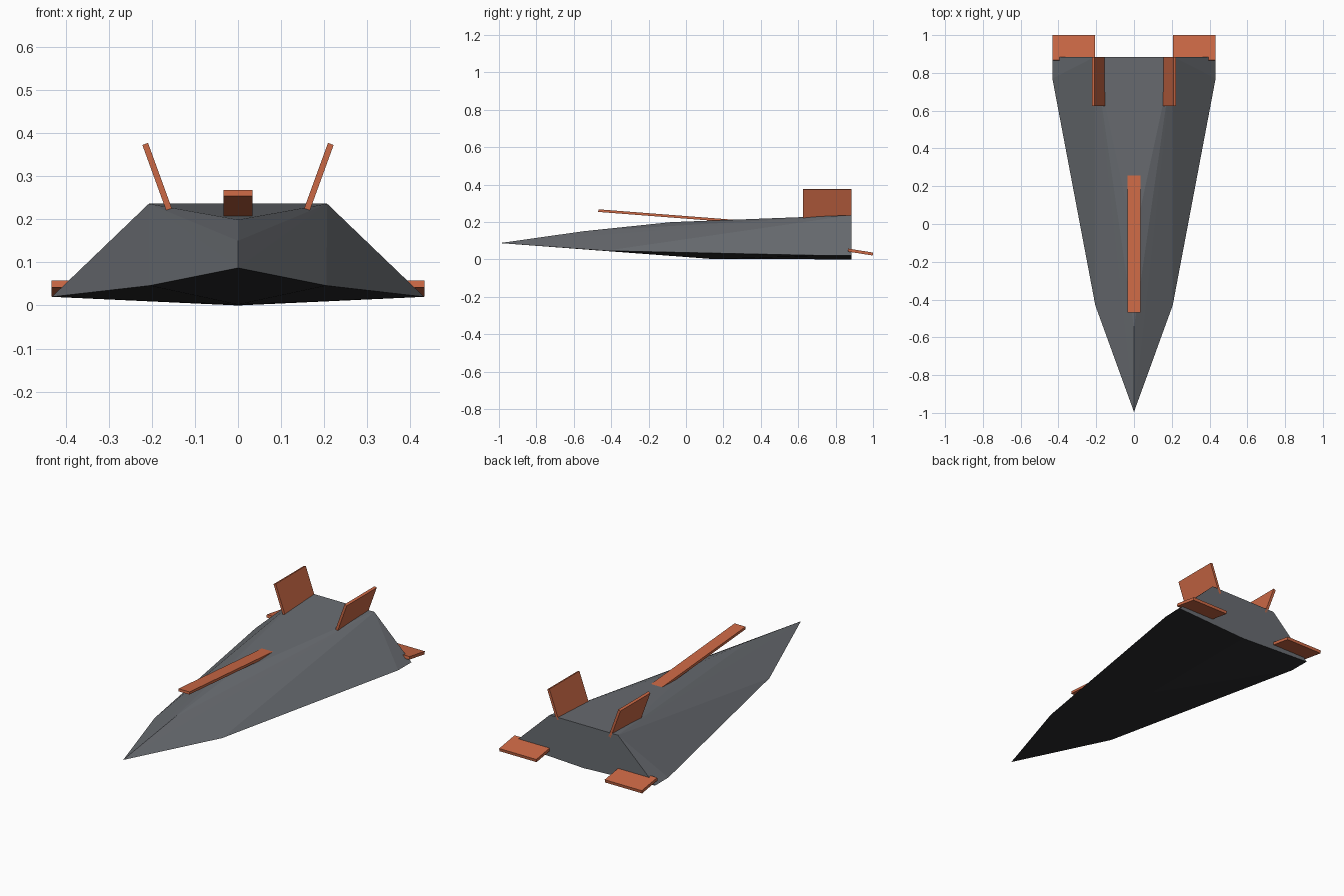
import bpy, bmesh
from math import radians
from mathutils import Matrix

if "Cube" in bpy.data.objects:
    bpy.data.objects.remove(bpy.data.objects["Cube"])


def material(name, color):
    m = bpy.data.materials.new(name)
    m.diffuse_color = (*color, 1)
    m.use_nodes = True
    m.node_tree.nodes["Principled BSDF"].inputs["Base Color"].default_value = m.diffuse_color
    return m


orange = material("orange_panel", (0.60, 0.14, 0.06))
grey = material("hull_grey", (0.14, 0.15, 0.165))
dark = material("underside_dark", (0.025, 0.025, 0.028))


def add_object(name, bm, mats):
    me = bpy.data.meshes.new(name)
    bm.to_mesh(me)
    bm.free()
    for m in mats:
        me.materials.append(m)
    ob = bpy.data.objects.new(name, me)
    bpy.context.collection.objects.link(ob)
    return ob


def plate(name, center, size, axis, degrees):
    """Thin tilted box."""
    bm = bmesh.new()
    bmesh.ops.create_cube(bm, size=1)
    bm.transform(Matrix.Translation(center)
                 @ Matrix.Rotation(radians(degrees), 4, axis)
                 @ Matrix.Diagonal((*size, 1)))
    return add_object(name, bm, [orange])


# Faceted lifting body: convex shell over centreline and side points
centre = [(0, -0.995, 0.087), (0, -0.55, 0.15), (0, -0.08, 0.199),
          (0, 0.14, 0.002), (0, 0.885, 0.0)]
side = [(0.205, -0.43, 0.046), (0.432, 0.77, 0.02),
        (0.432, 0.885, 0.02), (0.207, 0.885, 0.236)]
bm = bmesh.new()
for p in centre + side + [(-x, y, z) for x, y, z in side]:
    bm.verts.new(p)
hull = bmesh.ops.convex_hull(bm, input=bm.verts[:])
bmesh.ops.recalc_face_normals(bm, faces=bm.faces[:])
for f in bm.faces:
    f.material_index = 1 if f.normal.z < -0.5 else 0
add_object("body", bm, [grey, dark])

# Raised spine plate
plate("spine_plate", (0, -0.0975, 0.232), (0.067, 0.745, 0.014), 'X', -4.4)

# Canted tail fins and rear flaps on both sides
for s, label in ((1, "right"), (-1, "left")):
    plate("fin_" + label, (s * 0.186, 0.755, 0.294),
          (0.014, 0.26, 0.172), 'Y', s * 20)
    plate("flap_" + label, (s * 0.32, 0.9325, 0.039),
          (0.225, 0.135, 0.016), 'X', -9)
